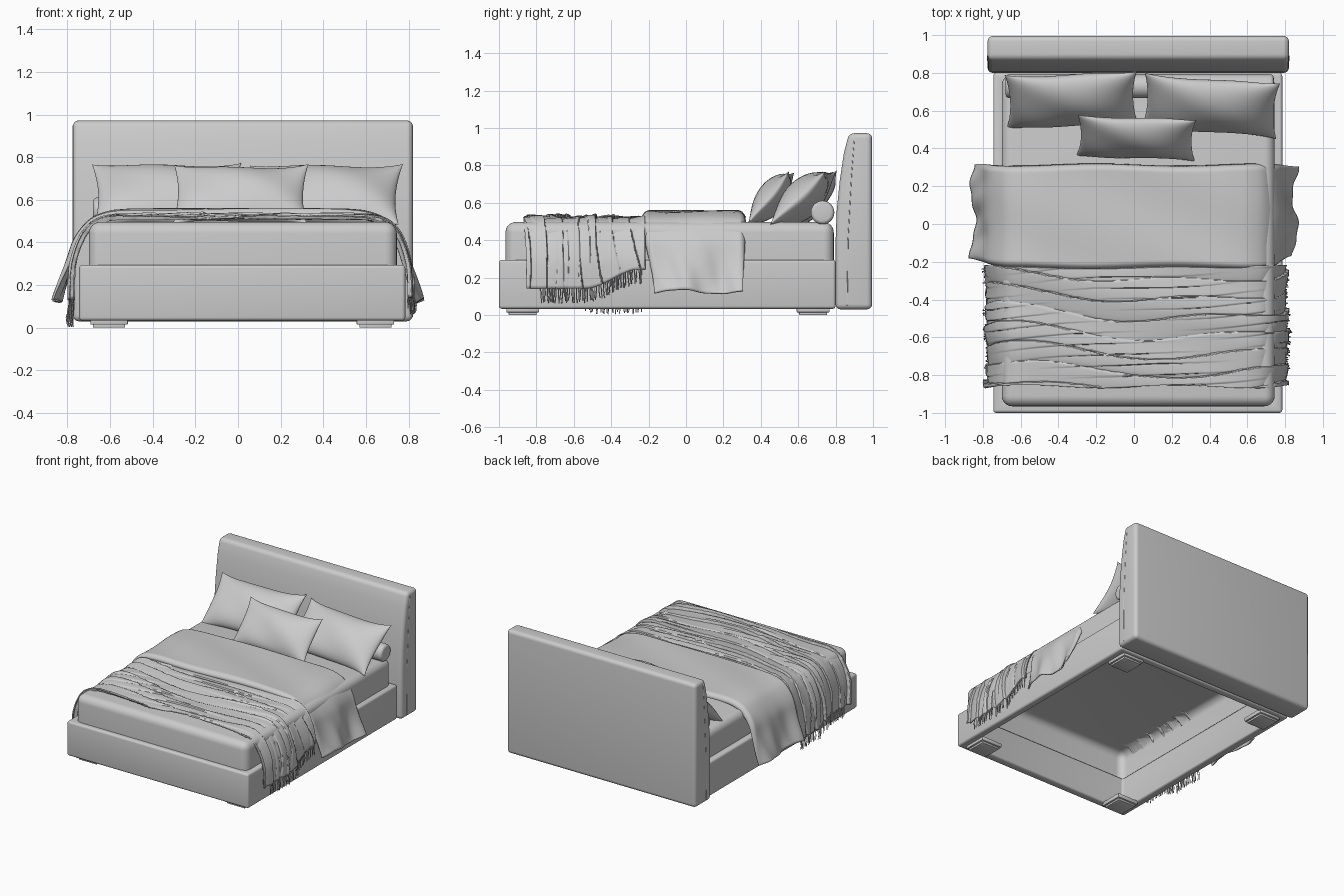
import bpy, bmesh, math, random
from mathutils import Vector

if "Cube" in bpy.data.objects:
    bpy.data.objects.remove(bpy.data.objects["Cube"])

random.seed(4)
CX = 0.02  # bed frame axis


def finish(name, bm, angle=40):
    mesh = bpy.data.meshes.new(name)
    bmesh.ops.recalc_face_normals(bm, faces=bm.faces)
    bm.to_mesh(mesh)
    bm.free()
    ob = bpy.data.objects.new(name, mesh)
    bpy.context.collection.objects.link(ob)
    bpy.ops.object.select_all(action='DESELECT')
    ob.select_set(True)
    bpy.context.view_layer.objects.active = ob
    bpy.ops.object.shade_smooth_by_angle(angle=math.radians(angle))
    return ob


def prism(profile, x0, x1):
    """Extrude a (y, z) profile along x."""
    bm = bmesh.new()
    f = bm.faces.new([bm.verts.new((x0, y, z)) for y, z in profile])
    ext = bmesh.ops.extrude_face_region(bm, geom=[f])
    vs = [g for g in ext['geom'] if isinstance(g, bmesh.types.BMVert)]
    bmesh.ops.translate(bm, verts=vs, vec=(x1 - x0, 0, 0))
    bmesh.ops.recalc_face_normals(bm, faces=bm.faces)
    return bm


def round_edges(bm, width, seg=4, limit=35):
    es = [e for e in bm.edges if len(e.link_faces) == 2
          and e.calc_face_angle() > math.radians(limit)]
    bmesh.ops.bevel(bm, geom=es, offset=width, segments=seg, profile=0.5, affect='EDGES')


def box(x0, x1, y0, y1, z0, z1, bevel, seg=4):
    bm = prism([(y0, z0), (y1, z0), (y1, z1), (y0, z1)], x0, x1)
    round_edges(bm, bevel, seg)
    return bm


def tubes(name, paths, radius, cyclic=False):
    cu = bpy.data.curves.new(name, 'CURVE')
    cu.dimensions = '3D'
    cu.bevel_depth = radius
    cu.bevel_resolution = 0
    for path in paths:
        sp = cu.splines.new('POLY')
        sp.points.add(len(path) - 1)
        for p, co in zip(sp.points, path):
            p.co = (*co, 1)
        sp.use_cyclic_u = cyclic
    bpy.context.collection.objects.link(bpy.data.objects.new(name, cu))


# Hollow upholstered base frame
bm = bmesh.new()
loops = []
for inset, z in ((0, 0.033), (0, 0.295), (0.06, 0.295), (0.06, 0.033)):
    xa, xb, ya, yb = -0.745 + inset, 0.785 - inset, -1 + inset, 0.80 - inset
    loops.append([bm.verts.new(c) for c in ((xa, ya, z), (xb, ya, z), (xb, yb, z), (xa, yb, z))])
for a, b in zip(loops, loops[1:] + loops[:1]):
    for i in range(4):
        j = (i + 1) % 4
        bm.faces.new((a[i], a[j], b[j], b[i]))
bmesh.ops.recalc_face_normals(bm, faces=bm.faces)
round_edges(bm, 0.016)
finish("base_frame", bm)

# Stepped feet
for i, (x, y) in enumerate((sx * 0.625 + CX, yy) for sx in (-1, 1) for yy in (-0.873, 0.68)):
    finish(f"foot_plate_{i}", box(x - .088, x + .088, y - .088, y + .088, 0.014, 0.045, 0.004, 2))
    finish(f"foot_{i}", box(x - .075, x + .075, y - .075, y + .075, 0, 0.016, 0.003, 2))

# Headboard with sloping padded front
bm = prism([(0.80, 0.03), (0.995, 0.03), (0.995, 0.972), (0.872, 0.972), (0.845, 0.87),
            (0.822, 0.72), (0.806, 0.56), (0.80, 0.40)], -0.775, 0.82)
round_edges(bm, 0.028, 5)
finish("headboard", bm)
seam = [(0.862, 0.05), (0.866, 0.4), (0.885, 0.75), (0.90, 0.945)]
path = ([(-0.774, y, z) for y, z in seam] + [(-0.752, 0.905, 0.970), (0.797, 0.905, 0.970)]
        + [(0.819, y, z) for y, z in reversed(seam)])
tubes("headboard_piping", [path], 0.003)

# Mattress, open underneath like the frame
bm = box(-0.70, 0.745, -0.965, 0.79, 0.22, 0.497, 0.055, 6)
bmesh.ops.delete(bm, geom=[f for f in bm.faces if f.calc_center_median().z < 0.28
                           and f.normal.z < -0.1], context='FACES')
finish("mattress", bm)


# Draped cloth: a half profile (x, z) swept along y, mirrored, pushed along its normal
def cloth(name, cx, half, y_of, offset, hem, nu, nv, thick):
    pts = [Vector(p) for p in half]
    cum = [0]
    for a, b in zip(pts, pts[1:]):
        cum.append(cum[-1] + (b - a).length)

    def raw(t):
        d = max(0, min(1, t)) * cum[-1]
        for i in range(len(pts) - 1):
            if d <= cum[i + 1] + 1e-9:
                return pts[i].lerp(pts[i + 1], (d - cum[i]) / (cum[i + 1] - cum[i]))
        return pts[-1]

    def point(s, v):
        side = 1 if s >= 0 else -1
        t = abs(s) * hem(side, v)
        p = (raw(t - .02) + raw(t) + raw(t + .02)) / 3
        d = (raw(t + .03) - raw(t - .03)).normalized()
        p = p + Vector((-d.y, d.x)) * offset(t * side, v)
        return Vector((cx + side * p.x, y_of(t * side, v), p.y))

    bm = bmesh.new()
    g = [[bm.verts.new(point(2 * i / nu - 1, j / nv)) for j in range(nv + 1)] for i in range(nu + 1)]
    for i in range(nu):
        for j in range(nv):
            bm.faces.new((g[i][j], g[i + 1][j], g[i + 1][j + 1], g[i][j + 1]))
    ob = finish(name, bm, 60)
    m = ob.modifiers.new("thickness", 'SOLIDIFY')
    m.thickness = thick
    m.offset = 0
    return point


def ramp(x, a, b):
    t = max(0, min(1, (x - a) / (b - a)))
    return t * t * (3 - 2 * t)


# Folded coverlet
def cover_off(s, v):
    k = ramp(abs(s), 0.65, 1)
    edge = max(0, 1 - min(v, 1 - v) / 0.05) ** 2
    return (0.004 * math.sin(7 * v + 6 * s) + 0.016 * k * math.sin(9 * v + 5 * s)
            + 0.005 * k * math.sin(23 * v - 14 * s) - 0.03 * edge * (1 - k))


def cover_y(s, v):
    k = ramp(abs(s), 0.6, 1)
    return -0.23 + 0.54 * v + 0.055 * k * (1 - v) + 0.006 * math.sin(8 * s + 3 * v)


cloth("coverlet", 0, [(0, .553), (.5, .551), (.6, .543), (.68, .515), (.735, .46), (.772, .40),
                      (.798, .30), (.825, .2), (.852, .115)],
      cover_y, cover_off, lambda side, v: 1 - 0.012 * math.sin(6 * v), 110, 60, 0.01)


# Pleated throw
def throw_off(s, v):
    q = v * 6.5 + 0.40 * math.sin(3.1 * s + 1) + 0.22 * math.sin(7 * s + 4 * v)
    q2 = v * 11 - 0.7 * math.sin(2.3 * s) + 0.3 * math.sin(6 * s)
    amp = 0.017 + 0.008 * math.sin(math.floor(q) * 2.1 + 3 * s)
    return amp * (q % 1) ** 0.6 + 0.010 * (1 - q2 % 1) ** 0.8 * (0.5 + 0.5 * math.sin(5 * s + 9 * v))


def throw_hem(side, v):
    return 0.94 - 0.09 * ramp(v, 0.5, 0.95) if side > 0 else 0.95 + 0.05 * ramp(v, 0.4, 0.6)


throw = cloth("throw_blanket", 0.015, [(0, .508), (.6, .506), (.67, .49), (.72, .445), (.755, .37),
                                       (.777, .29), (.782, .2), (.782, .075)],
              lambda s, v: -0.86 + 0.64 * v + 0.008 * math.sin(9 * s) * (1 - v),
              throw_off, throw_hem, 120, 150, 0.006)

# Fringe along both hems
strands = []
for side in (-1, 1):
    for i in range(46):
        p = throw(side, 0.12 + 0.85 * i / 45)
        ln = min(p.z - 0.004, 0.075 + random.uniform(-.01, .006))
        dx, dy = side * random.uniform(-.004, .014), random.uniform(-.008, .008)
        strands.append([p + Vector((0, 0, .004)), p + Vector((dx, dy * .3, -ln * .5)),
                        p + Vector((dx * .7, dy, -ln))])
tubes("throw_fringe", strands, 0.003)


# Pillows with pinched corners
def pillow(name, w, h, t, loc, lean, yaw, n=26):
    bm = bmesh.new()
    for sgn in (1, -1):
        g = []
        for i in range(n + 1):
            u = -math.cos(math.pi * i / n)
            row = []
            for j in range(n + 1):
                v = -math.cos(math.pi * j / n)
                b = max(0, (1 - u * u) * (1 - v * v))
                row.append(bm.verts.new((
                    w / 2 * u * (1 - 0.07 * (1 - v * v)), h / 2 * v * (1 - 0.14 * (1 - u ** 4)),
                    sgn * t / 2 * b ** 0.55 + 0.006 * math.sin(4 * u + 3 * v))))
            g.append(row)
        for i in range(n):
            for j in range(n):
                bm.faces.new((g[i][j], g[i + 1][j], g[i + 1][j + 1], g[i][j + 1]))
    bmesh.ops.remove_doubles(bm, verts=bm.verts, dist=1e-5)
    ob = finish(name, bm, 70)
    ob.location = loc
    ob.rotation_euler = (math.radians(90 - lean), 0, math.radians(yaw))


pillow("pillow_left", 0.70, 0.41, 0.19, (-0.33, 0.655, 0.622), 44, 2)
pillow("pillow_right", 0.72, 0.41, 0.19, (0.405, 0.625, 0.622), 46, -4)
pillow("cushion_front", 0.63, 0.355, 0.15, (0.012, 0.455, 0.625), 38, -2)

# Bolster behind the pillows
bm = bmesh.new()
bmesh.ops.create_cone(bm, cap_ends=True, segments=40, radius1=0.063, radius2=0.063, depth=1.42)
round_edges(bm, 0.02, 4, 60)
bolster = finish("bolster", bm)
bolster.rotation_euler = (0, math.pi / 2, 0)
bolster.location = (0.03, 0.73, 0.548)
